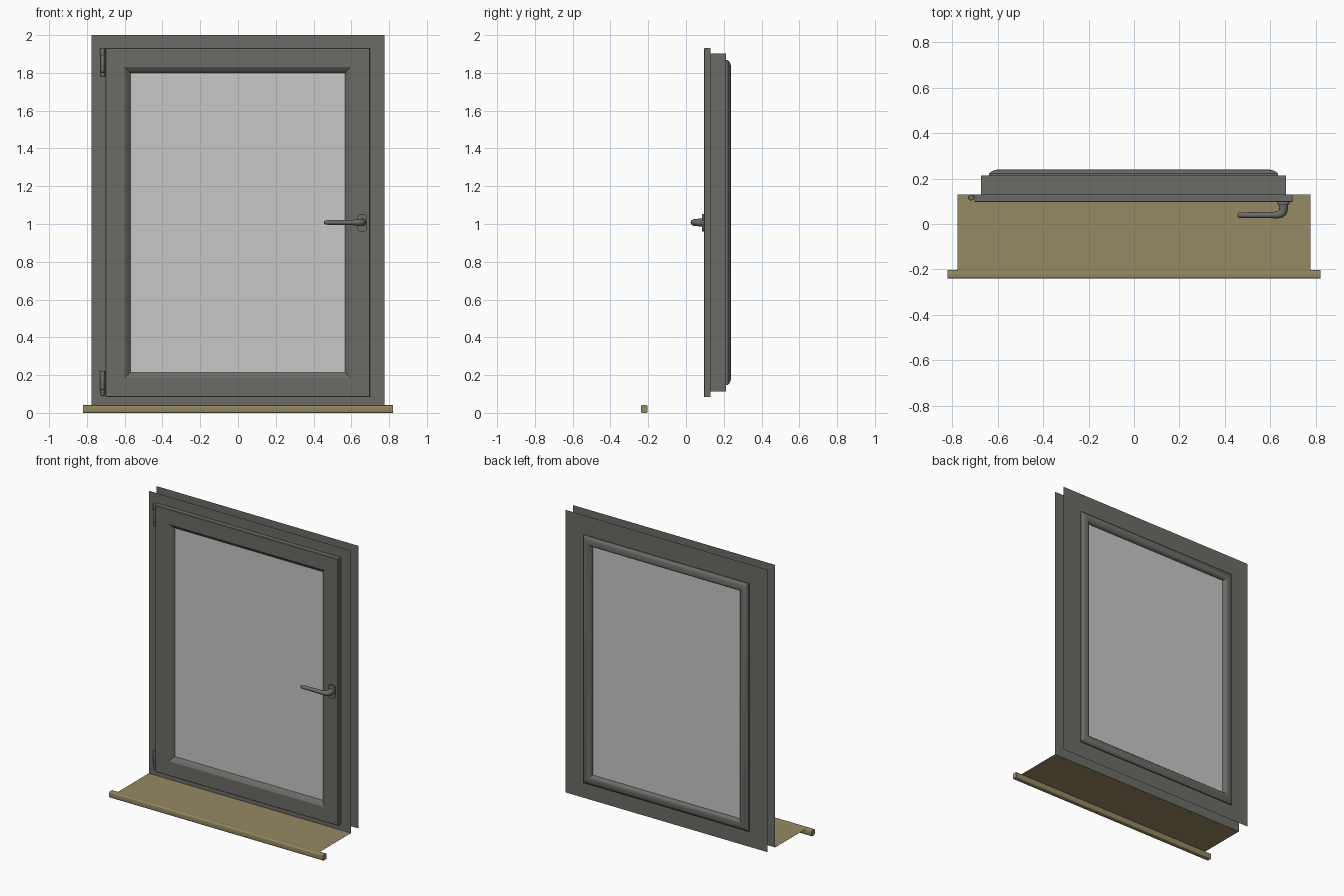
import bpy, bmesh, math
from mathutils import Vector

if "Cube" in bpy.data.objects:
    bpy.data.objects.remove(bpy.data.objects["Cube"])


def material(name, col):
    m = bpy.data.materials.new(name)
    m.diffuse_color = (*col, 1)
    m.use_nodes = True
    m.node_tree.nodes["Principled BSDF"].inputs["Base Color"].default_value = m.diffuse_color
    return m


GREY = material("grey_frame", (0.15, 0.147, 0.135))
GLASS = material("pale_glass", (0.58, 0.58, 0.58))
TAN = material("tan_sill", (0.30, 0.25, 0.125))


def finish(name, bm, mat, smooth=None, recalc=True):
    if recalc:
        bmesh.ops.recalc_face_normals(bm, faces=bm.faces)
    me = bpy.data.meshes.new(name)
    bm.to_mesh(me)
    bm.free()
    ob = bpy.data.objects.new(name, me)
    bpy.context.collection.objects.link(ob)
    me.materials.append(mat)
    if smooth:
        bpy.ops.object.select_all(action='DESELECT')
        ob.select_set(True)
        bpy.context.view_layer.objects.active = ob
        bpy.ops.object.shade_smooth_by_angle(angle=math.radians(smooth))
    return ob


# glass opening, from which every mitred ring is offset
X0, X1, Z0, Z1 = -0.57, 0.566, 0.215, 1.80


def grown(d, y):
    return (X0 - d, X1 + d, Z0 - d, Z1 + d, y)


def rect_loop(bm, r):
    x0, x1, z0, z1, y = r
    return [bm.verts.new(p) for p in ((x0, y, z0), (x1, y, z0), (x1, y, z1), (x0, y, z1))]


def loft(name, rects, mat, closed, flip=False, smooth=None):
    bm = bmesh.new()
    loops = [rect_loop(bm, r) for r in rects]
    pairs = list(zip(loops, loops[1:]))
    if closed:
        pairs.append((loops[-1], loops[0]))
    for a, b in pairs:
        for i in range(4):
            j = (i + 1) % 4
            f = [a[i], a[j], b[j], b[i]]
            bm.faces.new(f[::-1] if flip else f)
    return finish(name, bm, mat, smooth, recalc=closed)


def box(name, lo, hi, mat, bevel=0.0, segments=3, edge_axis=None):
    bm = bmesh.new()
    bmesh.ops.create_cube(bm, size=1)
    for v in bm.verts:
        v.co = [(l + h) / 2 + c * (h - l) for l, h, c in zip(lo, hi, v.co)]
    if bevel:
        edges = [e for e in bm.edges if edge_axis is None or
                 abs((e.verts[0].co - e.verts[1].co).normalized()[edge_axis]) > 0.9]
        bmesh.ops.bevel(bm, geom=edges, offset=bevel, segments=segments, profile=0.5,
                        affect='EDGES')
    return finish(name, bm, mat, 40 if bevel else None)


# fixed frame: thin front and rear sheets
OUTER = (-0.776, 0.776, 0.04, 2.0)
loft("frame_front_sheet", [(*OUTER, 0.13), grown(0.10, 0.13)], GREY, False)
loft("frame_rear_sheet", [(*OUTER, 0.215), grown(0.066, 0.215)], GREY, False, flip=True)

# sash: overlapping front, body between the sheets, rounded rear bead
SASH = [(0, 0.122), (0.003, 0.117), (0.022, 0.101), (0.03, 0.096),
        (0.129, 0.096), (0.132, 0.099), (0.132, 0.13), (0.103, 0.13),
        (0.103, 0.213), (0.067, 0.213), (0.067, 0.222), (0.059, 0.230),
        (0.045, 0.236), (0.032, 0.239), (0.018, 0.238), (0.009, 0.233),
        (0.003, 0.223), (0, 0.212)]
loft("sash", [grown(d, y) for d, y in SASH], GREY, True, smooth=30)

# double glazing
box("glass_pane", (X0, 0.122, Z0), (X1, 0.2125, Z1), GLASS)

# sill board sheet and its rounded front lip
bm = bmesh.new()
bm.faces.new([bm.verts.new(p) for p in ((-0.776, -0.21, 0.04), (0.776, -0.21, 0.04),
                                        (0.776, 0.13, 0.04), (-0.776, 0.13, 0.04))])
finish("sill_board", bm, TAN, recalc=False)
box("sill_lip", (-0.821, -0.239, 0), (0.821, -0.203, 0.0405), TAN, 0.007, 3, 0)


# hinges: stacked barrel segments
def barrel(name, x, y, z0, z1, r):
    bm = bmesh.new()
    bmesh.ops.create_cone(bm, cap_ends=True, segments=20, radius1=r, radius2=r, depth=z1 - z0)
    rims = [e for e in bm.edges if abs(e.verts[0].co.z - e.verts[1].co.z) < 1e-6]
    bmesh.ops.bevel(bm, geom=rims, offset=0.002, segments=2, profile=0.5, affect='EDGES')
    bmesh.ops.translate(bm, verts=bm.verts, vec=(x, y, (z0 + z1) / 2))
    finish(name, bm, GREY, 40)


HINGES = {"top": [(1.78, 1.803, 0.012), (1.803, 1.89, 0.011), (1.89, 1.93, 0.0125)],
          "bottom": [(0.09, 0.105, 0.009), (0.105, 0.122, 0.011), (0.122, 0.222, 0.0125)]}
for where, parts in HINGES.items():
    for i, (a, b, r) in enumerate(parts):
        barrel(f"{where}_hinge_barrel_{i + 1}", -0.717, 0.116, a, b, r)
    box(f"{where}_hinge_leaf", (-0.722, 0.118, parts[0][0] + 0.01),
        (-0.70, 0.129, parts[-1][1] - 0.01), GREY)

# handle plate
box("handle_plate", (0.631, 0.086, 0.96), (0.683, 0.098, 1.052), GREY, 0.018, 5, 1)

# handle lever: swept oval from the stem round the bend to the tip
CZ = 1.008
PATH = [(0.657, 0.095, 0.020, 0.020), (0.657, 0.066, 0.020, 0.020),
        (0.654, 0.053, 0.0195, 0.019), (0.645, 0.044, 0.018, 0.018),
        (0.630, 0.040, 0.0155, 0.016), (0.605, 0.039, 0.0135, 0.014),
        (0.54, 0.039, 0.0130, 0.013), (0.475, 0.039, 0.0125, 0.012),
        (0.462, 0.039, 0.0115, 0.011), (0.456, 0.039, 0.007, 0.007)]
bm = bmesh.new()
N = 16
rings = []
for k, (x, y, rp, rz) in enumerate(PATH):
    a, b = PATH[max(k - 1, 0)], PATH[min(k + 1, len(PATH) - 1)]
    t = Vector((b[0] - a[0], b[1] - a[1], 0)).normalized()
    side = Vector((t.y, -t.x, 0))
    ring = []
    for i in range(N):
        q = 2 * math.pi * i / N
        ring.append(bm.verts.new(Vector((x, y, CZ)) + side * rp * math.cos(q)
                                 + Vector((0, 0, rz * math.sin(q)))))
    rings.append(ring)
for a, b in zip(rings, rings[1:]):
    for i in range(N):
        bm.faces.new((a[i], a[(i + 1) % N], b[(i + 1) % N], b[i]))
bm.faces.new(rings[0])
bm.faces.new(rings[-1])
finish("handle_lever", bm, GREY, 45)
